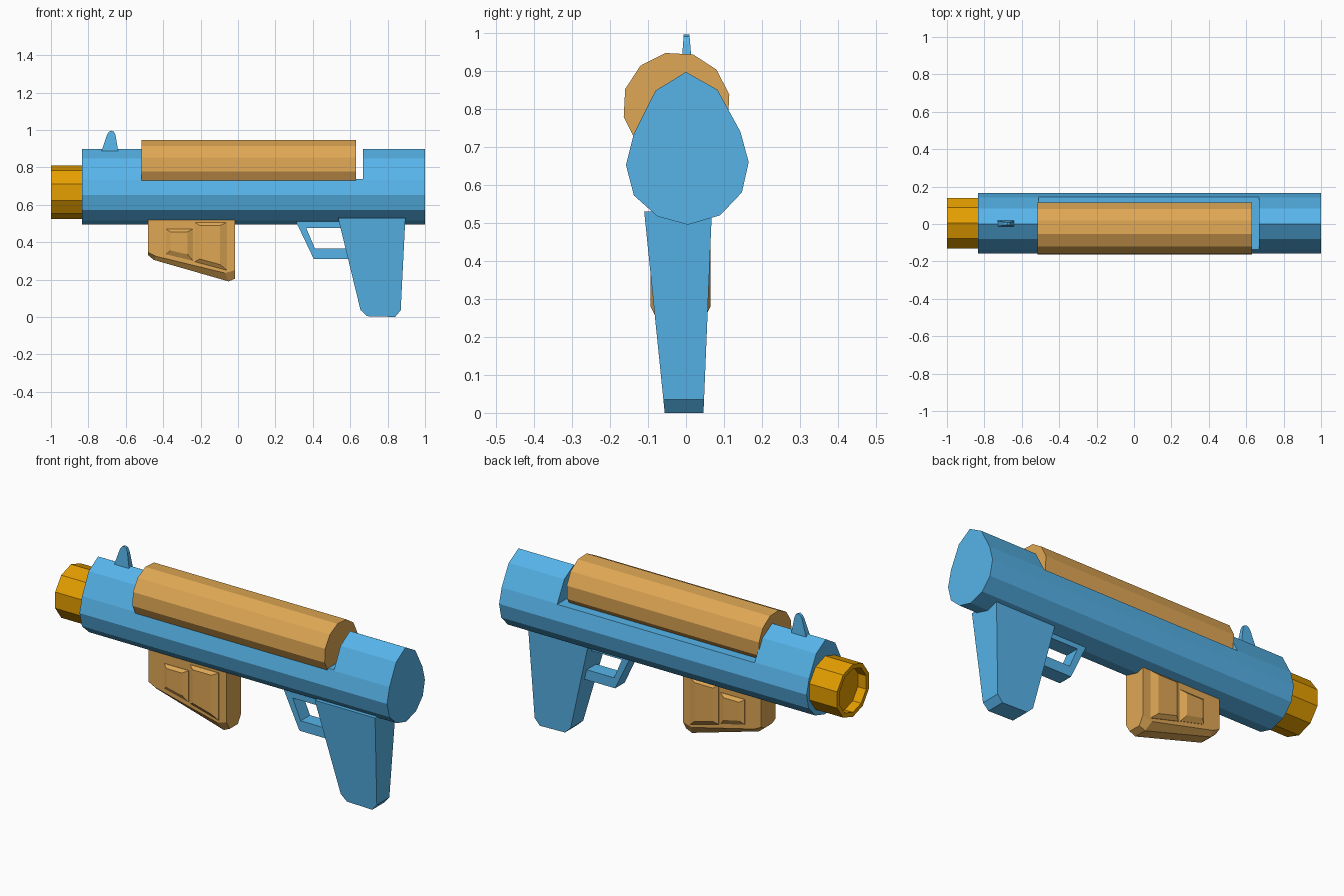
import bpy, bmesh
from math import sin, cos, radians

if "Cube" in bpy.data.objects:
    bpy.data.objects.remove(bpy.data.objects["Cube"])


def material(name, rgb):
    m = bpy.data.materials.new(name)
    m.diffuse_color = (*rgb, 1)
    m.use_nodes = True
    m.node_tree.nodes["Principled BSDF"].inputs["Base Color"].default_value = m.diffuse_color
    return m


BLUE = material("blue", (0.093, 0.456, 0.815))
TAN = material("tan", (0.74, 0.39, 0.09))
ORANGE = material("orange", (0.791, 0.347, 0.0))


def loft(name, rings, mat):
    """Closed solid through matching rings of 3D points."""
    bm = bmesh.new()
    vs = [[bm.verts.new(p) for p in ring] for ring in rings]
    n = len(vs[0])
    for a, b in zip(vs, vs[1:]):
        for i in range(n):
            j = (i + 1) % n
            bm.faces.new((a[i], a[j], b[j], b[i]))
    bm.faces.new(vs[0][::-1])
    bm.faces.new(vs[-1])
    bmesh.ops.recalc_face_normals(bm, faces=bm.faces)
    me = bpy.data.meshes.new(name)
    bm.to_mesh(me)
    bm.free()
    me.materials.append(mat)
    ob = bpy.data.objects.new(name, me)
    bpy.context.collection.objects.link(ob)
    return ob


def along_x(section, x):
    return [(x, y, z) for y, z in section]


def along_y(profile, y):
    return [(x, y, z) for x, z in profile]


def ngon(cy, cz, r, n, start):
    angles = [radians(start + 360 * i / n) for i in range(n)]
    return [(cy + r * cos(a), cz + r * sin(a)) for a in angles]


def tapered_slab(name, profile, low, high, mat):
    """Side profile given thickness; low/high = (z, y_min, y_max)."""
    def y_at(z, k):
        t = (z - low[0]) / (high[0] - low[0])
        return low[k] + t * (high[k] - low[k])
    return loft(name, [[(x, y_at(z, k), z) for x, z in profile] for k in (1, 2)], mat)


# Main tube with a flat-bottomed slot for the inner barrel
tube = [(0, 0.897), (0.083, 0.85), (0.143, 0.74), (0.165, 0.66), (0.147, 0.58),
        (0.09, 0.52), (0.005, 0.495), (-0.075, 0.517), (-0.137, 0.572),
        (-0.158, 0.652), (-0.137, 0.735), (-0.08, 0.848)]
body = loft("body_tube", [along_x(tube, -0.835), along_x(tube, 1.0)], BLUE)
slot = [(-0.3, 0.738), (0.3, 0.738), (0.3, 1.1), (-0.3, 1.1)]
cutter = loft("slot_cutter", [along_x(slot, -0.51), along_x(slot, 0.668)], BLUE)
cutter.hide_render = True
cut = body.modifiers.new("slot", 'BOOLEAN')
cut.operation = 'DIFFERENCE'
cut.solver = 'EXACT'
cut.object = cutter
bpy.context.view_layer.objects.active = body
bpy.ops.object.modifier_apply(modifier=cut.name)
bpy.data.objects.remove(cutter)

# Inner barrel lying in the slot
barrel = ngon(-0.025, 0.808, 0.142, 12, 12)
loft("inner_barrel", [along_x(barrel, -0.515), along_x(barrel, 0.632)], TAN)

# Muzzle ring with a recessed mouth
outer = ngon(0.005, 0.667, 0.142, 10, 90)
inner = ngon(0.005, 0.667, 0.118, 10, 90)
loft("muzzle", [along_x(outer, -0.82), along_x(outer, -1.0),
                along_x(inner, -1.0), along_x(inner, -0.95)], ORANGE)

# Front sight
sight = [(-0.73, 0.885), (-0.70, 0.975), (-0.69, 0.99), (-0.677, 0.996),
         (-0.663, 0.99), (-0.655, 0.972), (-0.64, 0.885)]
tapered_slab("front_sight", sight, (0.885, -0.014, 0.018), (0.996, -0.006, 0.009), BLUE)

# Pistol grip
grip = [(0.535, 0.53), (0.655, 0.037), (0.69, 0.004), (0.84, 0.0), (0.87, 0.035), (0.895, 0.53)]
tapered_slab("pistol_grip", grip, (0.0, -0.056, 0.046), (0.53, -0.11, 0.068), BLUE)

# Trigger guard
guard = [(0.305, 0.52), (0.405, 0.31), (0.61, 0.31), (0.60, 0.365),
         (0.412, 0.365), (0.365, 0.475), (0.57, 0.475), (0.57, 0.52)]
loft("trigger_guard", [along_y(guard, -0.055), along_y(guard, 0.025)], BLUE)

# Foregrip with chamfered lower edges
full = [(-0.48, 0.53), (-0.48, 0.33), (-0.45, 0.305), (-0.05, 0.19), (-0.015, 0.205), (-0.015, 0.53)]
face = [(-0.48, 0.53), (-0.48, 0.345), (-0.44, 0.325), (-0.07, 0.235), (-0.015, 0.25), (-0.015, 0.53)]
mid = -0.0145
loft("foregrip", [along_y(face, mid - 0.062), along_y(full, mid - 0.035),
                  along_y(full, mid + 0.035), along_y(face, mid + 0.062)], TAN)

# Raised pads on both sides of the foregrip
pads = {
    "front": ([(-0.385, 0.47), (-0.385, 0.335), (-0.24, 0.30), (-0.24, 0.47)],
              [(-0.362, 0.455), (-0.362, 0.355), (-0.27, 0.335), (-0.27, 0.455)]),
    "rear": ([(-0.23, 0.505), (-0.23, 0.295), (-0.06, 0.25), (-0.06, 0.505)],
             [(-0.205, 0.49), (-0.205, 0.31), (-0.095, 0.28), (-0.095, 0.49)]),
}
for name, (base, top) in pads.items():
    for side, s in (("right", -1), ("left", 1)):
        loft(f"{name}_pad_{side}", [along_y(base, mid + s * 0.05), along_y(base, mid + s * 0.064),
                                    along_y(top, mid + s * 0.079)], TAN)
